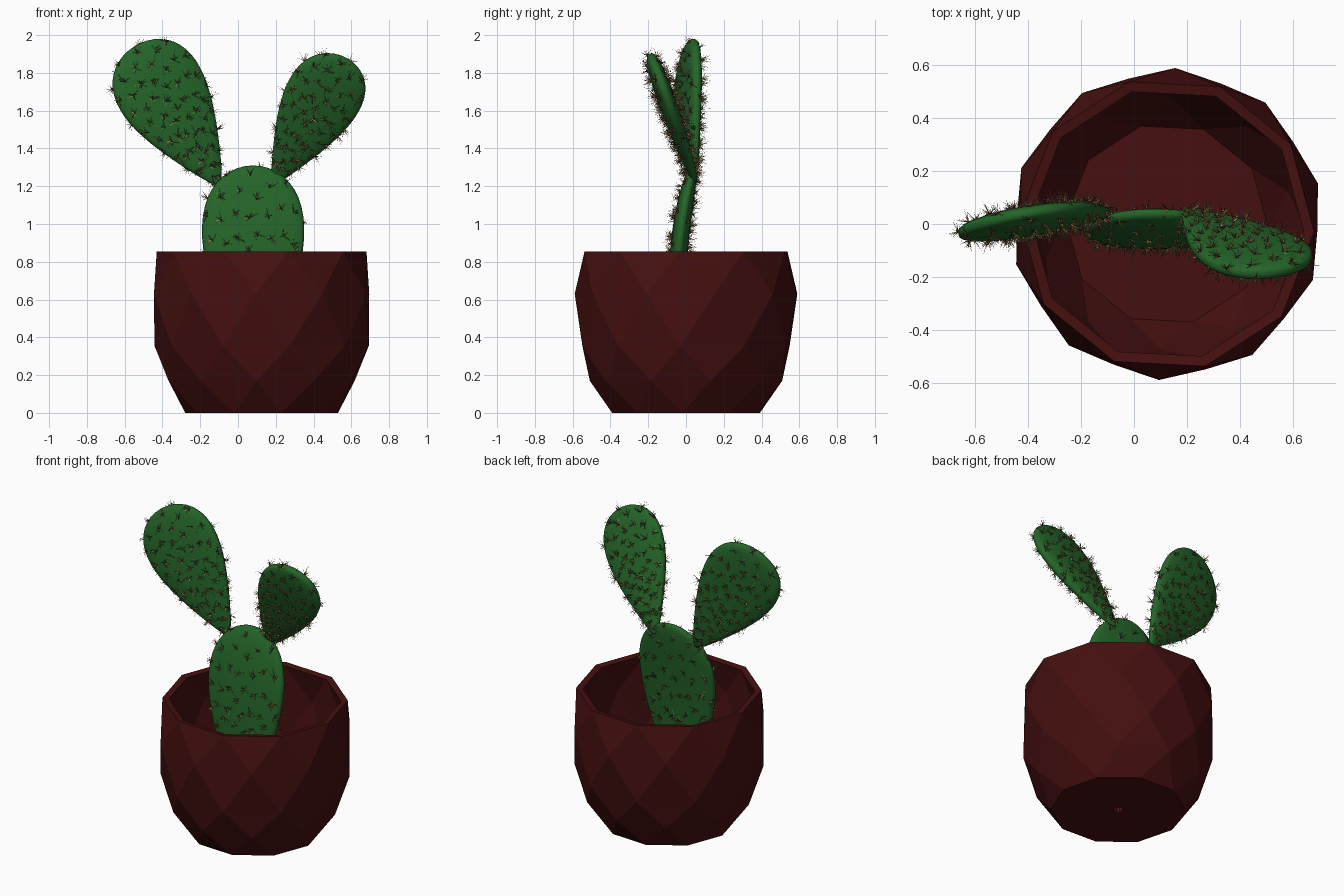
import bpy, bmesh, math, random
from mathutils import Vector

random.seed(4)
cube = bpy.data.objects.get("Cube")
if cube:
    bpy.data.objects.remove(cube)


def material(name, rgb):
    m = bpy.data.materials.new(name)
    m.use_nodes = True
    m.diffuse_color = (*rgb, 1)
    bsdf = m.node_tree.nodes["Principled BSDF"]
    bsdf.inputs["Base Color"].default_value = (*rgb, 1)
    bsdf.inputs["Roughness"].default_value = 0.7
    return m


MAROON = material("maroon glaze", (0.06, 0.005, 0.005))
GREEN = material("cactus green", (0.018, 0.13, 0.022))
TAN = material("straw spine", (0.5, 0.36, 0.13))
BROWN = material("dark brown areole", (0.05, 0.014, 0.01))


def add_object(name, bm, *mats):
    mesh = bpy.data.meshes.new(name)
    bm.to_mesh(mesh)
    bm.free()
    for m in mats:
        mesh.materials.append(m)
    obj = bpy.data.objects.new(name, mesh)
    bpy.context.collection.objects.link(obj)
    return obj


# Faceted pot: staggered ten-sided rings joined by triangles, with a drain hole
SIDES = 10
POT_X = 0.125


def make_pot():
    bm = bmesh.new()

    def ring(radius, z, staggered):
        start = math.radians(15 if staggered else -3)
        step = 2 * math.pi / SIDES
        return [bm.verts.new((POT_X + radius * math.cos(start + j * step),
                              radius * math.sin(start + j * step), z))
                for j in range(SIDES)]

    hole = ring(0.03, 0, False)
    profile = [(0.405, 0), (0.51, 0.17), (0.568, 0.355), (0.59, 0.63), (0.556, 0.855)]
    rings = [ring(r, z, i % 2 == 1) for i, (r, z) in enumerate(profile)]
    for j in range(SIDES):
        k = (j + 1) % SIDES
        bm.faces.new((rings[0][k], rings[0][j], hole[j], hole[k]))
        for i, (a, b) in enumerate(zip(rings, rings[1:])):
            if i % 2 == 0:
                bm.faces.new((a[j], a[k], b[j]))
                bm.faces.new((a[k], b[k], b[j]))
            else:
                bm.faces.new((a[j], b[k], b[j]))
                bm.faces.new((a[j], a[k], b[k]))
    pot = add_object("pot", bm, MAROON)
    wall = pot.modifiers.new("wall", "SOLIDIFY")
    wall.thickness = 0.04
    wall.offset = -1


# Flat egg-shaped cactus pad, described by its axis, width direction and bend
class Pad:
    def __init__(self, base, tip, across, half_width, bend):
        self.base = Vector(base)
        self.axis = Vector(tip) - self.base
        self.along = self.axis.normalized()
        across = Vector(across)
        self.across = (across - self.along * across.dot(self.along)).normalized()
        self.normal = self.across.cross(self.along)
        if self.normal.y > 0:
            self.normal.negate()
        self.half_width = half_width
        self.bend = Vector(bend)

    def point(self, s, n, z):
        t = (z + 1) / 2
        taper = (0.75 + 0.45 * z) / 0.85
        depth = math.copysign(abs(n) ** 0.7, n) * 0.048
        return (self.base + self.axis * t + self.bend * t ** 3
                + self.across * (s * taper * self.half_width)
                + self.normal * (depth * (0.5 + 0.5 * taper)))

    def outward(self, s, n, z):
        return (self.across * s ** 3 + self.along * z ** 3
                + self.normal * math.copysign(abs(n) ** 0.5, n)).normalized()


def make_pad(name, pad):
    bm = bmesh.new()
    bmesh.ops.create_uvsphere(bm, u_segments=40, v_segments=28, radius=1)
    for v in bm.verts:
        v.co = pad.point(*v.co)
    bmesh.ops.recalc_face_normals(bm, faces=bm.faces)
    for f in bm.faces:
        f.smooth = True
    add_object(name, bm, GREEN)


def add_spike(bm, root, direction, length, radius, mat):
    side = direction.orthogonal().normalized()
    other = direction.cross(side)
    base = [bm.verts.new(root + radius * (side * math.cos(a) + other * math.sin(a)))
            for a in (0, math.tau / 3, math.tau * 2 / 3)]
    tip = bm.verts.new(root + direction * length)
    for i in range(3):
        bm.faces.new((base[i], base[(i + 1) % 3], tip)).material_index = mat


# Spine clusters spread in a spiral over each face of a pad
def make_spines(name, pad, count, lowest):
    bm = bmesh.new()
    golden = math.pi * (3 - math.sqrt(5))
    for face in (-1, 1):
        for i in range(count):
            r = math.sqrt((i + 0.5) / count)
            a = i * golden + face
            s, z = r * math.cos(a), r * math.sin(a)
            n = face * math.sqrt(1 - r * r)
            root = pad.point(s, n, z)
            if root.z < lowest:
                continue
            out = pad.outward(s, n, z)
            add_spike(bm, root - out * 0.002, out, 0.012, 0.008, 1)
            for k in range(13):
                spread = Vector([random.gauss(0, 1) for _ in range(3)]).normalized()
                direction = (out * 0.75 + spread * 0.85).normalized()
                if direction.dot(out) < 0.1:
                    direction = (direction + out).normalized()
                add_spike(bm, root, direction, random.uniform(0.025, 0.06),
                          0.0018, 1 if k % 4 == 0 else 0)
    add_object(name, bm, TAN, BROWN)


make_pot()
pads = {
    "lower_pad": Pad((0.08, -0.06, 0.15), (0.08, -0.06, 1.31), (1, 0, 0), 0.27, (0, 0.1, 0)),
    "right_pad": Pad((-0.1, 0.04, 1.21), (-0.55, -0.02, 1.94), (0.43, 0.11, 0.2), 0.245, (0, 0.03, 0)),
    "left_pad": Pad((0.19, 0.05, 1.22), (0.57, -0.18, 1.88), (0.32, 0.1, -0.25), 0.205, (0, 0, 0)),
}
for name, pad in pads.items():
    make_pad(name, pad)
    make_spines(name + "_spines", pad, 60, 0.6)
